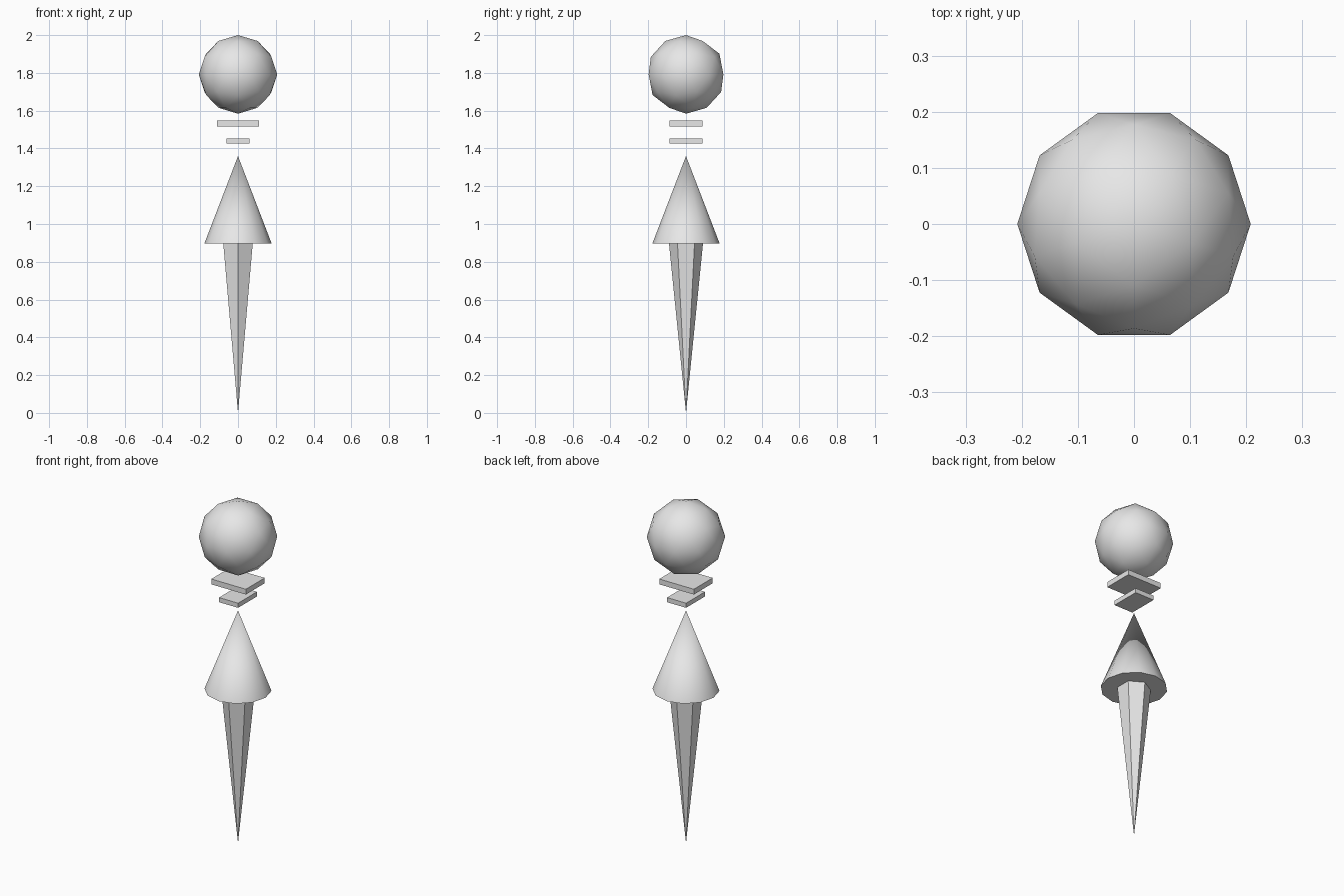
import bpy
from math import radians

cube = bpy.data.objects.get("Cube")
if cube:
    bpy.data.objects.remove(cube, do_unlink=True)

# Single plain grey material
grey = bpy.data.materials.new("light_grey")
grey.use_nodes = True
colour = (0.8, 0.8, 0.8, 1)
grey.diffuse_color = colour
grey.node_tree.nodes["Principled BSDF"].inputs["Base Color"].default_value = colour


def finish(name, smooth_angle=None):
    obj = bpy.context.object
    obj.name = obj.data.name = name
    obj.data.materials.append(grey)
    if smooth_angle:
        bpy.ops.object.shade_smooth_by_angle(angle=radians(smooth_angle))
    return obj


def cone(name, sides, bottom, top, z0, z1, smooth_angle=None):
    bpy.ops.mesh.primitive_cone_add(vertices=sides, radius1=bottom, radius2=top,
                                    depth=z1 - z0, location=(0, 0, (z0 + z1) / 2))
    return finish(name, smooth_angle)


def plate(name, width, depth, z0, z1):
    bpy.ops.mesh.primitive_cube_add(size=1, location=(0, 0, (z0 + z1) / 2))
    bpy.context.object.scale = (width, depth, z1 - z0)
    bpy.ops.object.transform_apply(location=False, rotation=False, scale=True)
    return finish(name)


# Six-sided spike standing on its point
cone("lower_spike", 6, 0, 0.09, 0, 0.897)

# Wide cone resting on the spike
cone("upper_cone", 12, 0.178, 0, 0.897, 1.36, smooth_angle=40)

# Two floating plates
plate("small_plate", 0.123, 0.174, 1.425, 1.452)
plate("large_plate", 0.224, 0.174, 1.516, 1.547)

# Faceted ball with smooth shading
bpy.ops.mesh.primitive_ico_sphere_add(subdivisions=2, radius=0.208,
                                      location=(0, 0, 1.792),
                                      rotation=(0, 0, radians(-90)))
finish("top_ball", smooth_angle=60)
